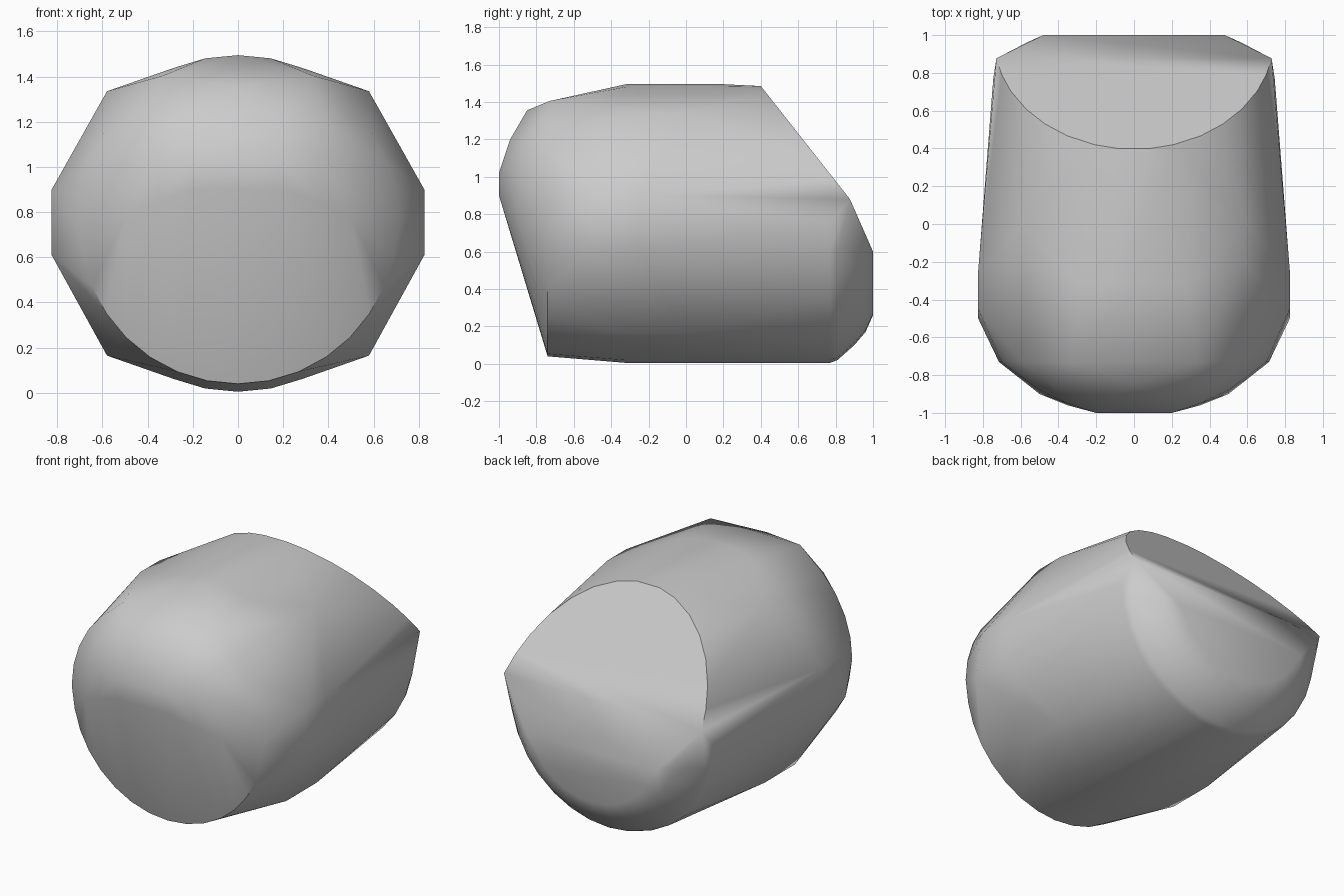
import bpy, bmesh
from math import sin, cos, pi, sqrt

cube = bpy.data.objects.get("Cube")
if cube:
    bpy.data.objects.remove(cube, do_unlink=True)

MID = 0.75      # height of the body axis
points = []


def pair(x, y, z):
    """Mirrored points on the left and right."""
    points.extend([(x, y, z), (-x, y, z)])


def ring(y, radius, low, high, centre=MID, steps=32):
    """Part of a circle across the body, kept between two heights."""
    for i in range(steps):
        a = 2 * pi * i / steps
        z = centre + radius * sin(a)
        if low <= z <= high:
            points.append((radius * cos(a), y, z))


# Barrel: round sections along the body
ring(-0.32, 0.745, 0, 1.5)
ring(0.2, 0.745, 0, 1.5)
ring(0.77, 0.745, 0, 0.98)

# Slanted rear top: barrel outline cut by a sloping plane
for z in (1.485, 1.46, 1.4, 1.32, 1.22, 1.1, 0.99, 0.88):
    y = 0.4 + (1.485 - z) * 0.788
    pair(sqrt(max(0, 0.74 ** 2 - (z - MID) ** 2)), y, z)

# Rounded rear end
for y, radius, high in ((0.81, 0.73, 0.9), (0.9, 0.65, 0.83),
                        (0.96, 0.58, 0.74), (1.0, 0.49, 0.6)):
    ring(y, radius, 0, high)
pair(0.48, 1.0, 0.6)

# Side shoulders and facets
for y in (-0.2, 0.0):
    pair(0.58, y, 1.335)
for y in (-0.32, 0.0):
    pair(0.58, y, 0.165)
pair(0.825, -0.5, 0.61)
pair(0.825, -0.25, 0.61)
pair(0.825, -0.45, 0.9)
pair(0.825, -0.25, 0.9)

# Front rim, upper and lower
ring(-0.74, 0.7, 0, 0.72, centre=0.74)
ring(-0.73, 0.715, 0.7, 1.3, centre=0.75)
pair(0.33, -0.73, 1.405)

# Bulging front face
for x, y, z in ((0.2, -1.0, 0.9), (0.2, -1.0, 1.02), (0.35, -0.96, 0.85),
                (0.35, -0.95, 1.05), (0.5, -0.9, 0.78), (0.5, -0.88, 1.0),
                (0.2, -0.94, 1.2), (0.4, -0.88, 1.18), (0.0, -0.85, 1.355)):
    pair(x, y, z)

bm = bmesh.new()
for p in set((round(x, 4), round(y, 4), round(z, 4)) for x, y, z in sorted(points)):
    bm.verts.new(p)
result = bmesh.ops.convex_hull(bm, input=bm.verts[:])
loose = [v for v in bm.verts if not v.link_faces]
bmesh.ops.delete(bm, geom=loose, context='VERTS')
bmesh.ops.dissolve_limit(bm, angle_limit=0.02, verts=bm.verts[:], edges=bm.edges[:])
bmesh.ops.recalc_face_normals(bm, faces=bm.faces[:])
mesh = bpy.data.meshes.new("body")
bm.to_mesh(mesh)
bm.free()

# Plain grey surface
grey = bpy.data.materials.new("plain_grey")
grey.use_nodes = True
colour = (0.6, 0.6, 0.6, 1)
grey.diffuse_color = colour
grey.node_tree.nodes["Principled BSDF"].inputs["Base Color"].default_value = colour
mesh.materials.append(grey)

body = bpy.data.objects.new("body", mesh)
bpy.context.collection.objects.link(body)
bpy.context.view_layer.objects.active = body
body.select_set(True)
bpy.ops.object.shade_smooth_by_angle(angle=0.6)
